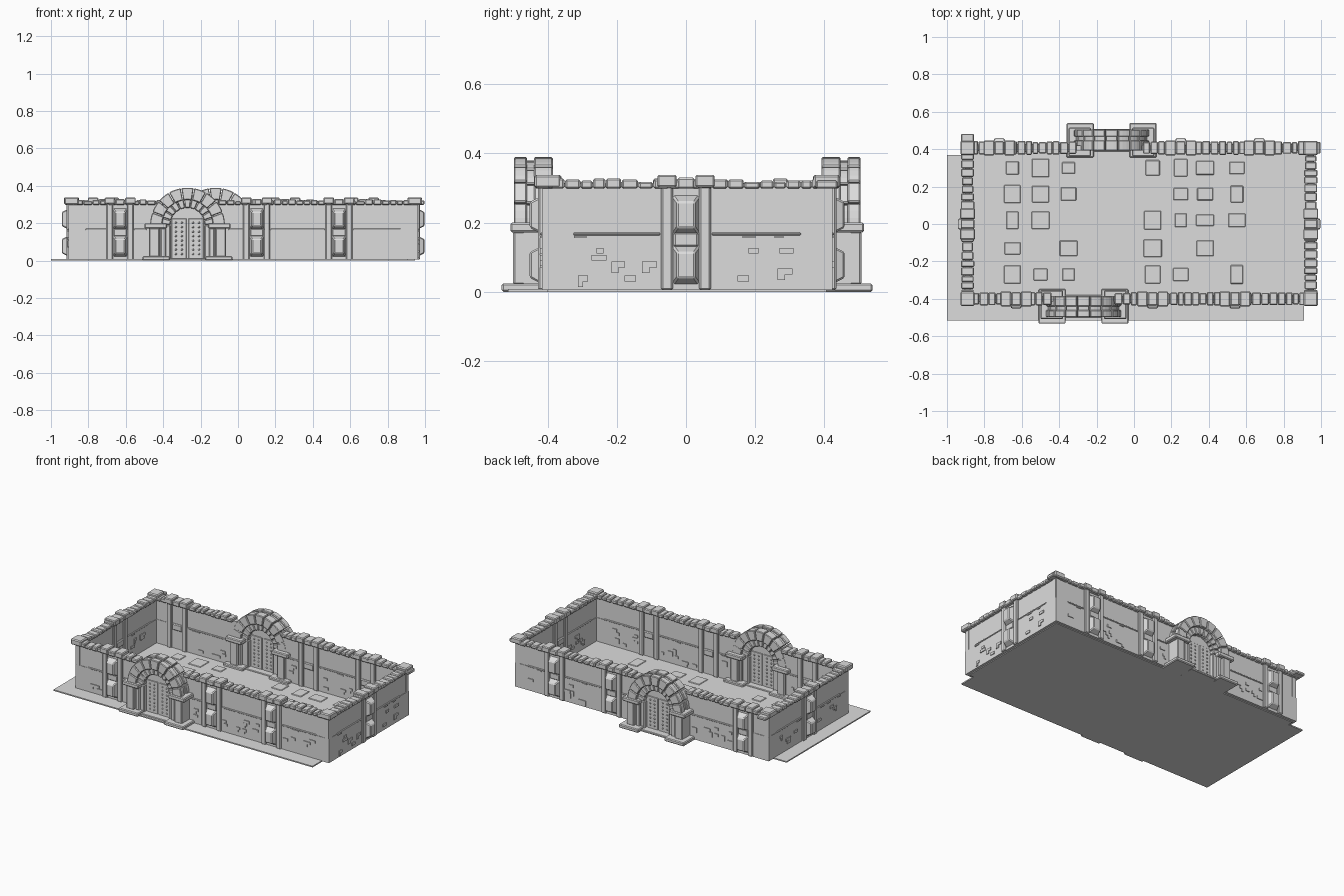
import bpy, bmesh, math, random
from mathutils import Matrix, Vector

random.seed(4)
if "Cube" in bpy.data.objects:
    bpy.data.objects.remove(bpy.data.objects["Cube"])

stone = bpy.data.materials.new("grey stone")
stone.use_nodes = True
GREY = (0.72, 0.72, 0.72, 1)
stone.diffuse_color = GREY
stone.node_tree.nodes["Principled BSDF"].inputs["Base Color"].default_value = GREY


def frame(x, y, along, out):
    """Wall space (along, outward, up) to world space."""
    m = Matrix.Identity(4)
    m.col[0] = Vector((*along, 0, 0))
    m.col[1] = Vector((*out, 0, 0))
    m.col[3] = Vector((x, y, 0, 1))
    return m


def block(bm, u, v, z, taper=0.0):
    """Box from (min, max) pairs; taper shrinks the outward end."""
    size = Vector((u[1] - u[0], v[1] - v[0], z[1] - z[0]))
    mid = Vector((sum(u) / 2, sum(v) / 2, sum(z) / 2))
    for p in bmesh.ops.create_cube(bm, size=1)["verts"]:
        k = 1 - taper if p.co.y > 0 else 1
        p.co = mid + Vector((p.co.x * size.x * k, p.co.y * size.y, p.co.z * size.z * k))


def prism(bm, outline, v0, v1):
    """Extrude an (along, up) outline outward from v0 to v1."""
    a = [bm.verts.new((u, v0, z)) for u, z in outline]
    b = [bm.verts.new((u, v1, z)) for u, z in outline]
    bm.faces.new(a)
    bm.faces.new(b)
    for i in range(len(a)):
        j = (i + 1) % len(a)
        bm.faces.new((a[i], a[j], b[j], b[i]))


def finish(bm, name, m=Matrix.Identity(4), bevel=0.0):
    bm.transform(m)
    bmesh.ops.recalc_face_normals(bm, faces=bm.faces)
    mesh = bpy.data.meshes.new(name)
    bm.to_mesh(mesh)
    bm.free()
    mesh.materials.append(stone)
    ob = bpy.data.objects.new(name, mesh)
    bpy.context.scene.collection.objects.link(ob)
    if bevel:
        mod = ob.modifiers.new("worn edges", "BEVEL")
        mod.width = bevel
        mod.segments = 1
        mod.limit_method = "ANGLE"


# Wall layout: frame, span, buttress centres, gate centre
WALLS = {
    "front": (frame(0, -0.40, (1, 0), (0, -1)), (-0.89, 0.945), (-0.63, 0.10, 0.54), -0.27),
    "back": (frame(0, 0.407, (1, 0), (0, 1)), (-0.89, 0.945), (-0.72, 0.25, 0.67), -0.12),
    "left": (frame(-0.89, 0, (0, 1), (-1, 0)), (-0.40, 0.407), (0.0,), None),
    "right": (frame(0.945, 0, (0, 1), (1, 0)), (-0.40, 0.407), (0.0,), None),
}
T = 0.017


def build_wall(name, m, span, posts, gate):
    lo, hi = span
    runs = [(lo - T, hi + T)] if gate is None else [(lo - T, gate - 0.14), (gate + 0.14, hi + T)]

    # Upper wall and slightly thicker lower wall
    bm = bmesh.new()
    for r in runs:
        block(bm, r, (-T + 0.003, T - 0.003), (0.005, 0.305))
        block(bm, r, (-T, T), (0.005, 0.165))
    finish(bm, name + "_wall", m)

    # Middle ledge and scattered bricks in the bays, on both faces
    ledge, bricks = bmesh.new(), bmesh.new()
    stops = sorted([lo, hi] + list(posts) + ([gate] if gate is not None else []))
    for a, b in zip(stops, stops[1:]):
        a += 0.22 if a == gate else 0.075
        b -= 0.22 if b == gate else 0.075
        if b - a < 0.05:
            continue
        block(ledge, (a, b), (-T - 0.004, T + 0.004), (0.163, 0.171))
        for side in (-1, 1):
            for i in range(int((b - a) / 0.035)):
                u = random.uniform(a, b - 0.035)
                z = random.choice((0.03, 0.05, 0.07, 0.09, 0.11, 0.155))
                w = random.uniform(0.02, 0.045)
                h = 0.006 if z > 0.15 else 0.017
                out = side * (T + 0.005)
                block(bricks, (u, u + w), (min(0, out), max(0, out)), (z, z + h))
                if random.random() < 0.4 and h > 0.01:
                    block(bricks, (u, u + w / 2), (min(0, out), max(0, out)), (z - 0.016, z))
    finish(ledge, name + "_ledge", m, 0.002)
    finish(bricks, name + "_bricks", m)

    # Coping stones along the top
    bm = bmesh.new()
    u = lo - 0.03
    while u < hi + 0.03:
        w = random.uniform(0.032, 0.05)
        at_gate = gate is not None and abs(u + w / 2 - gate) < 0.17
        if not at_gate:
            d = random.uniform(0.03, 0.037)
            top = random.choice((0.318, 0.322, 0.325, 0.328))
            block(bm, (u, u + w - 0.002), (-d, d), (0.298, top))
        u += w
    finish(bm, name + "_coping", m, 0.005)

    # Buttresses: paired posts with caps, and tapered blocks between them
    bm = bmesh.new()
    for c in posts:
        for s in (-1, 1):
            p = c + s * 0.055
            block(bm, (p - 0.017, p + 0.017), (-0.028, 0.028), (0.005, 0.305))
            block(bm, (p - 0.028, p + 0.028), (-0.04, 0.04), (0.302, 0.338))
        block(bm, (c - 0.036, c + 0.036), (-0.024, 0.024), (0.13, 0.172))
        for z in (0.02, 0.165):
            block(bm, (c - 0.04, c + 0.04), (0.012, 0.052), (z, z + 0.115), 0.35)
        block(bm, (c - 0.025, c + 0.025), (-0.036, 0.036), (0.298, 0.33))
    finish(bm, name + "_buttresses", m, 0.005)


def arc(r, a0, a1, n, zc):
    return [(r * math.cos(a0 + (a1 - a0) * i / n), zc + r * math.sin(a0 + (a1 - a0) * i / n))
            for i in range(n + 1)]


def ring(bm, r0, r1, v0, v1, stones, zc=0.19):
    """Half ring of wedge stones."""
    for i in range(stones):
        a0, a1 = math.pi * i / stones + 0.01, math.pi * (i + 1) / stones - 0.01
        prism(bm, arc(r0, a0, a1, 3, zc) + arc(r1, a1, a0, 3, zc), v0, v1)


def build_gate(name, m, centre):
    m = m @ Matrix.Translation((centre, 0, 0))

    # Arch: two outer rings with a groove between, and a smaller inner ring
    bm = bmesh.new()
    ring(bm, 0.135, 0.2, 0.06, 0.098, 9)
    ring(bm, 0.135, 0.2, -0.015, 0.04, 9)
    ring(bm, 0.13, 0.19, 0.035, 0.065, 9)
    ring(bm, 0.092, 0.14, 0.0, 0.078, 11)
    finish(bm, name + "_arch", m, 0.004)

    # Pillars, jambs, capitals and bases
    bm = bmesh.new()
    for s in (-1, 1):
        def piece(u0, u1, v, z):
            block(bm, (min(s * u0, s * u1), max(s * u0, s * u1)), v, z)
        piece(0.09, 0.135, (0.0, 0.075), (0.0, 0.19))
        piece(0.13, 0.205, (-0.015, 0.075), (0.0, 0.19))
        piece(0.15, 0.205, (0.055, 0.1), (0.02, 0.175))
        piece(0.115, 0.145, (0.05, 0.088), (0.02, 0.175))
        piece(0.145, 0.2, (-0.035, 0.0), (0.02, 0.175))
        piece(0.11, 0.23, (-0.045, 0.108), (0.172, 0.2))
        piece(0.095, 0.24, (0.05, 0.133), (0.0, 0.024))
        piece(0.095, 0.24, (-0.052, 0.06), (0.0, 0.024))
    finish(bm, name + "_pillars", m, 0.005)

    # Double door with planks, straps and studs
    bm = bmesh.new()
    prism(bm, arc(0.1, 0, math.pi, 16, 0.19) + [(-0.1, 0.005), (0.1, 0.005)], 0.028, 0.048)
    for s in (-1, 1):
        block(bm, (s * 0.045 - 0.04, s * 0.045 + 0.04), (0.024, 0.052), (0.012, 0.225))
    finish(bm, name + "_door", m, 0.002)
    bm = bmesh.new()
    for u in (-0.062, -0.03, 0.03, 0.062):
        for i in range(8):
            z = 0.035 + i * 0.024
            for v in (0.023, 0.053):
                bmesh.ops.create_icosphere(bm, subdivisions=1, radius=0.006,
                                           matrix=Matrix.Translation((u, v, z)))
    finish(bm, name + "_door_studs", m)

    # Threshold step
    bm = bmesh.new()
    block(bm, (-0.1, 0.1), (-0.02, 0.1), (0.0, 0.014))
    finish(bm, name + "_threshold", m, 0.003)


for key, (m, span, posts, gate) in WALLS.items():
    build_wall(key, m, span, posts, gate)
    if gate is not None:
        build_gate(key + "_gate", m, gate)

# Corner cap stones
bm = bmesh.new()
for x in (-0.89, 0.945):
    for y in (-0.40, 0.407):
        block(bm, (x - 0.038, x + 0.038), (y - 0.038, y + 0.038), (0.3, 0.338))
finish(bm, "corner_caps", bevel=0.006)

# Ground slab with low raised flagstones
bm = bmesh.new()
block(bm, (-1.0, 0.91), (-0.515, 0.37), (0.0, 0.008))
block(bm, (0.85, 0.945), (-0.40, 0.40), (0.0, 0.008))
block(bm, (-0.89, 0.945), (0.34, 0.407), (0.0, 0.008))
finish(bm, "ground_slab")
bm = bmesh.new()
for x in (-0.65, -0.5, -0.35, 0.1, 0.25, 0.38, 0.55):
    for y in (-0.27, -0.13, 0.02, 0.16, 0.3):
        if random.random() < 0.75:
            w, d = random.uniform(0.03, 0.05), random.uniform(0.03, 0.05)
            block(bm, (x - w, x + w), (y - d, y + d), (0.004, 0.012))
finish(bm, "flagstones", bevel=0.003)
